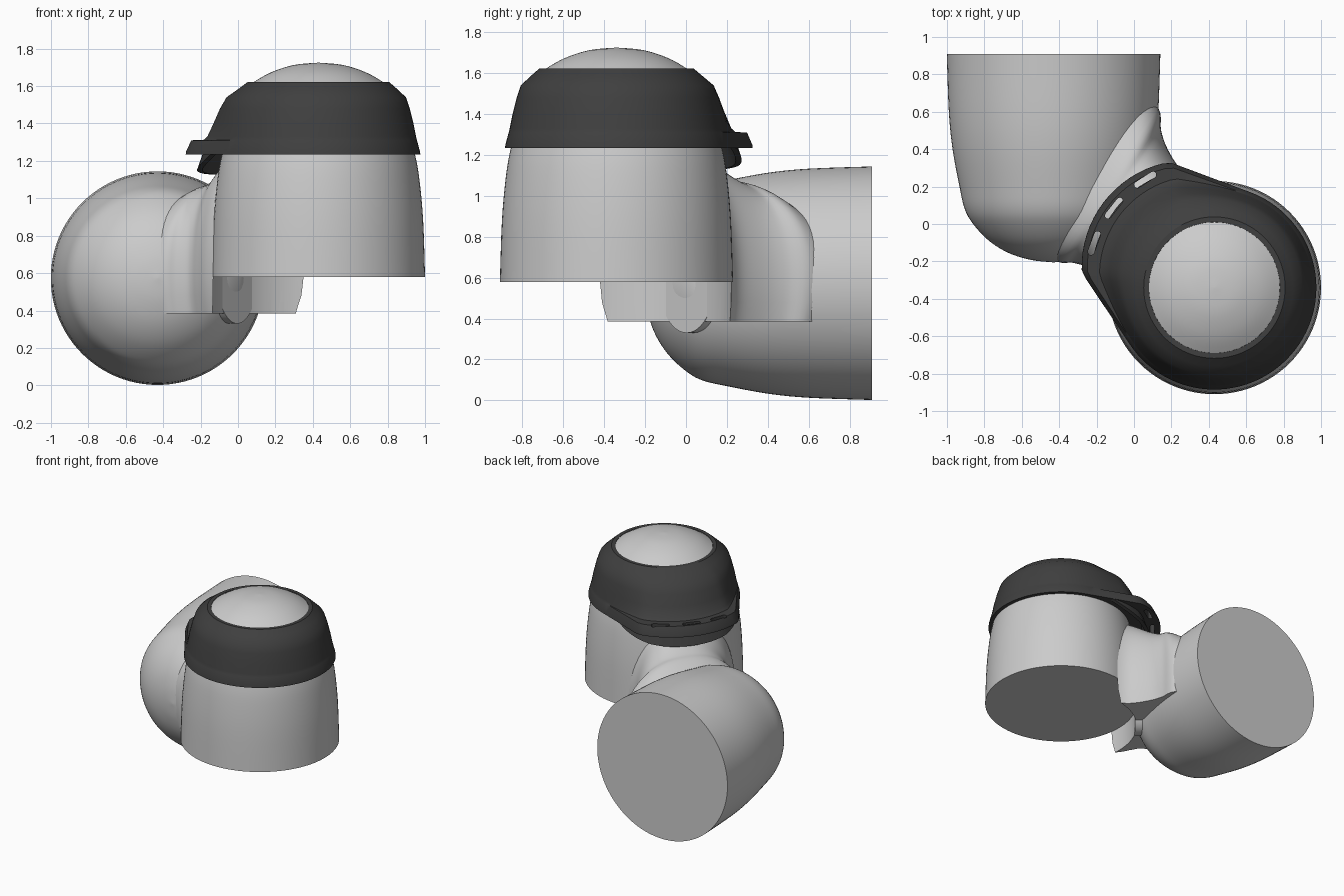
import bpy, bmesh, math
from mathutils import Vector, Matrix

if "Cube" in bpy.data.objects:
    bpy.data.objects.remove(bpy.data.objects["Cube"])

CX, CY = 0.43, -0.34          # axis of the upright housing
EX, EZ = -0.43, 0.573         # axis of the lying housing
TAB = math.atan2(0.62, -0.785)  # direction in which the cap's tab points
N = 96

dark = bpy.data.materials.new("dark_rubber")
dark.diffuse_color = (0.05, 0.05, 0.05, 1)
dark.use_nodes = True
dark.node_tree.nodes["Principled BSDF"].inputs["Base Color"].default_value = dark.diffuse_color


def spline(pts, sub):
    """Catmull-Rom through tuples of any length."""
    out = []
    for i in range(len(pts) - 1):
        p = [pts[max(0, min(len(pts) - 1, i + k))] for k in (-1, 0, 1, 2)]
        for j in range(sub):
            t = j / sub
            out.append(tuple(0.5 * (2 * b + (c - a) * t + (2 * a - 5 * b + 4 * c - d) * t * t
                             + (3 * b - a - 3 * c + d) * t ** 3) for a, b, c, d in zip(*p)))
    return out + [pts[-1]]


def loft(name, rings, cyclic=False, mat=None, angle=35):
    """Skin closed rings; cap the ends, or join last to first if cyclic."""
    bm = bmesh.new()
    vs = [[bm.verts.new(p) for p in r] for r in rings]
    n = len(vs[0])
    for i in range(len(vs) if cyclic else len(vs) - 1):
        a, b = vs[i], vs[(i + 1) % len(vs)]
        for j in range(n):
            k = (j + 1) % n
            bm.faces.new((a[j], a[k], b[k], b[j]))
    if not cyclic:
        bm.faces.new(vs[0])
        bm.faces.new(vs[-1])
    bmesh.ops.recalc_face_normals(bm, faces=bm.faces)
    me = bpy.data.meshes.new(name)
    bm.to_mesh(me)
    bm.free()
    ob = bpy.data.objects.new(name, me)
    bpy.context.collection.objects.link(ob)
    if mat:
        me.materials.append(mat)
    smooth(ob, angle)
    return ob


def smooth(ob, angle=35):
    bpy.ops.object.select_all(action='DESELECT')
    ob.select_set(True)
    bpy.context.view_layer.objects.active = ob
    bpy.ops.object.shade_smooth_by_angle(angle=math.radians(angle))


def cut(ob, cutter):
    cutter.hide_render = True
    m = ob.modifiers.new("cut", 'BOOLEAN')
    m.operation, m.solver, m.object = 'DIFFERENCE', 'EXACT', cutter
    bpy.context.view_layer.objects.active = ob
    bpy.ops.object.modifier_apply(modifier=m.name)
    bpy.data.objects.remove(cutter)
    smooth(ob)


ANG = [2 * math.pi * i / N for i in range(N)]


def upright(r, z, n=None):
    return [(CX + r * math.cos(a), CY + r * math.sin(a), z) for a in ANG]


# upright housing with domed end
prof = spline([(.57, .58), (.56, .88), (.54, 1.1), (.515, 1.24), (.47, 1.4), (.425, 1.5),
               (.365, 1.6), (.34, 1.625), (.25, 1.675), (.13, 1.713), (.002, 1.725)], 4)
loft("upright_housing", [upright(r, z) for r, z in prof])

# lying housing with rounded end
prof = spline([(.571, .91), (.56, .6), (.54, .4), (.503, .2), (.475, .08), (.43, 0), (.345, -.09),
               (.24, -.155), (.12, -.192), (.002, -.205)], 5)
loft("lying_housing", [[(EX + r * math.cos(a), y, EZ + r * math.sin(a)) for a in ANG] for r, y in prof])

# flared neck: left xy, right xy, top height
secs = spline([(-.60, -.05, .0, .75, .95), (-.42, -.195, .13, .62, 1.06), (-.33, -.207, .145, .5, 1.085),
               (-.26, -.23, .18, .4, 1.13), (-.22, -.29, .25, .29, 1.2), (-.17, -.38, .32, .235, 1.23),
               (-.1, -.45, .42, .2, 1.23)], 5)
rings = []
for lx, ly, rx, ry, top in secs:
    L, R = Vector((lx, ly, 0)), Vector((rx, ry, 0))
    mid, half = (L + R) / 2, (R - L) / 2
    ring = []
    for i in range(33):
        c, s = math.cos(math.pi * i / 32), math.sin(math.pi * i / 32)
        u = math.copysign(abs(c) ** .85, c)
        ring.append(mid + half * u + Vector((0, 0, .58 + (top - .58) * max(s, 0) ** .85)))
    ring += [mid - half * .985 + Vector((0, 0, .48)), mid - half * .94 + Vector((0, 0, .385)),
             mid + half * .94 + Vector((0, 0, .385)), mid + half * .985 + Vector((0, 0, .48))]
    rings.append(ring)
neck = loft("neck", rings)
cut(neck, loft("neck_cutter", [upright(.568, .2), upright(.568, .582)]))

# rounded tongue under the neck
d, n = Vector((.785, -.62, 0)), Vector((.62, .785, 0))
rings = []
for s in (-.3, -.005):
    arc = [math.pi * i / 24 for i in range(25)]
    rings.append([d * s + n * .175 * math.cos(a) + Vector((0, 0, .585 - .255 * math.sin(a))) for a in arc])
loft("neck_tongue", rings)


# dark cap: round shell that swells into a flat tab above the neck
def tab_extra(a):
    a = abs((a - TAB + math.pi) % (2 * math.pi) - math.pi)
    lim, end = math.radians(32), math.radians(72)
    if a > end:
        return 0
    if a > lim:
        return .55 / math.cos(end - a) - .55
    return .168 + .035 * (1 - (a / lim) ** 2)


shell = [(1.235, .545, 1), (1.25, .543, 1), (1.31, .527, .93), (1.312, .526, .55), (1.33, .522, .45),
         (1.40, .508, .34), (1.48, .488, .25), (1.54, .468, .16), (1.585, .42, .06), (1.622, .378, 0),
         (1.622, .35, 0), (1.59, .345, 0), (1.5, .415, 0), (1.4, .46, 0), (1.235, .505, 0)]
rings = [[(CX + (r + w * tab_extra(a)) * math.cos(a), CY + (r + w * tab_extra(a)) * math.sin(a), z)
          for a in ANG] for z, r, w in shell]
cap = loft("cap_ring", rings, True, dark, 30)

# three slots through the tab
for off in (-19, 0, 18):
    a = TAB + math.radians(off)
    er, et = Vector((math.cos(a), math.sin(a), 0)), Vector((-math.sin(a), math.cos(a), 0))
    c = Vector((CX, CY, 0)) + er * .685
    pts = []
    for sgn in (1, -1):
        for i in range(7):
            t = -math.pi / 2 + math.pi * i / 6
            pts.append(c + sgn * (et * (.05 + .017 * math.cos(t)) + er * .017 * math.sin(t)))
    cut(cap, loft("slot_cutter", [[p + Vector((0, 0, z)) for p in pts] for z in (1.15, 1.4)]))

# dark apron hanging from the tab down to the neck
rings = []
for i in range(33):
    k = -1 + i / 16
    a = TAB + k * math.radians(50)
    drop = .11 * (1 - abs(k) ** 2.5) + .003
    pull = .09 * max(0, abs(k) - .5)
    rings.append([(CX + (r - pull) * math.cos(a), CY + (r - pull) * math.sin(a), z)
                  for r, z in ((.60, 1.25), (.63, 1.25), (.63 + .4 * drop, 1.24 - drop), (.60 + .4 * drop, 1.24 - drop))])
loft("cap_apron", rings, False, dark)
